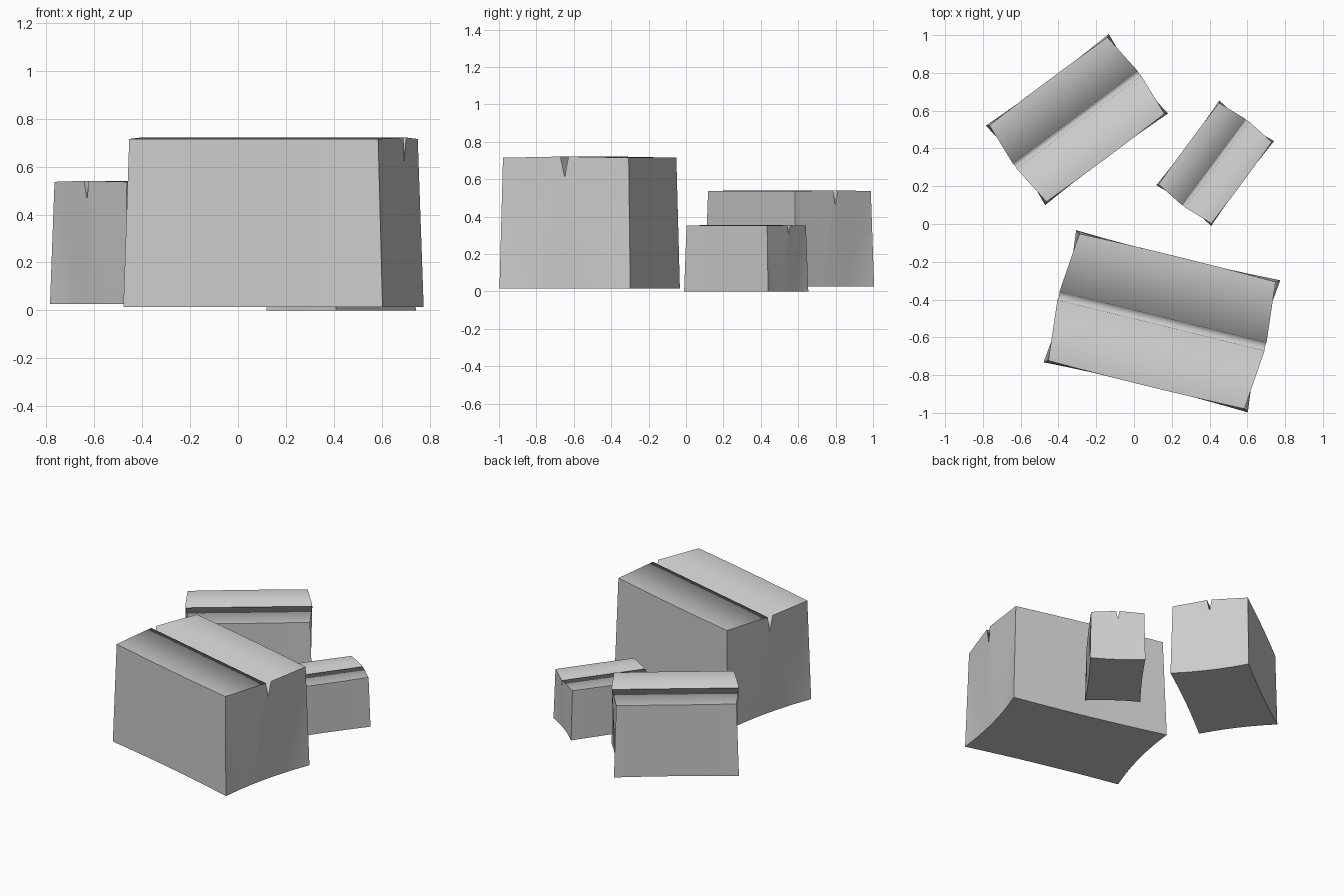
import bpy, bmesh
from math import radians

if "Cube" in bpy.data.objects:
    bpy.data.objects.remove(bpy.data.objects["Cube"])

L, W, H = 1.113, 0.72, 0.706      # full-size block
LIP, DEPTH = 0.022, 0.11          # groove half width and depth
N = 8                             # stations along the block
BOTTOM = [-1, -0.6, -0.3, 0, 0.3, 0.6, 1]


def block(name, centre, z, angle, scale):
    bm = bmesh.new()
    region = []

    def face(verts, tag):
        bm.faces.new(verts)
        region.append(tag)

    low, top = [], []
    for i in range(N + 1):
        s = -1 + 2 * i / N
        # base: sides pinched inward between the corners
        wb = W / 2 - 0.012 * (1 - s * s)
        low.append([bm.verts.new((s * (L / 2 - 0.025 * (1 - v * v)), v * wb, 0))
                    for v in BOTTOM])
        # top: narrower at the corners, bulging mid-side, V groove down the centre
        wt = W / 2 - 0.014 + 0.006 * (1 - s * s)
        xc, xm = s * (L / 2 - 0.022), s * (L / 2 + 0.008)
        top.append([bm.verts.new(p) for p in (
            (xc, -wt, H - 0.006), (xm, -LIP, H), (xm - 0.004 * s, 0, H - DEPTH),
            (xm, LIP, H), (xc, wt, H - 0.006))])

    # long faces: top with groove, underside and the two sides
    for i in range(N):
        a, b, c, d = low[i], low[i + 1], top[i], top[i + 1]
        for j in range(6):
            face((a[j], a[j + 1], b[j + 1], b[j]), "under")
        for j in range(4):
            face((c[j], d[j], d[j + 1], c[j + 1]), "top")
        face((a[0], b[0], d[0], c[0]), "front")
        face((a[6], c[6 - 2], d[4], b[6]), "back")
    # end faces, split at the centre below the groove
    for i in (0, N):
        a, t = low[i], top[i]
        face((a[0], a[1], t[0]), i)
        face((a[1], a[2], t[1], t[0]), i)
        face((a[2], a[3], t[2], t[1]), i)
        face((a[3], a[4], t[3], t[2]), i)
        face((a[4], a[5], t[4], t[3]), i)
        face((a[5], a[6], t[4]), i)

    bm.faces.index_update()
    for f in bm.faces:
        f.smooth = True
    for e in bm.edges:
        e.smooth = len({region[f.index] for f in e.link_faces}) == 1
    bmesh.ops.recalc_face_normals(bm, faces=bm.faces)

    mesh = bpy.data.meshes.new(name)
    bm.to_mesh(mesh)
    bm.free()
    ob = bpy.data.objects.new(name, mesh)
    bpy.context.collection.objects.link(ob)
    ob.location = (*centre, z)
    ob.rotation_euler.z = radians(angle)
    ob.scale = (scale,) * 3


block("large_block", (0.148, -0.515), 0.015, -13.8, 1.0)
block("medium_block", (-0.302, 0.553), 0.026, 36.7, 0.729)
block("small_block", (0.43, 0.322), 0.0, 53.4, 0.502)
